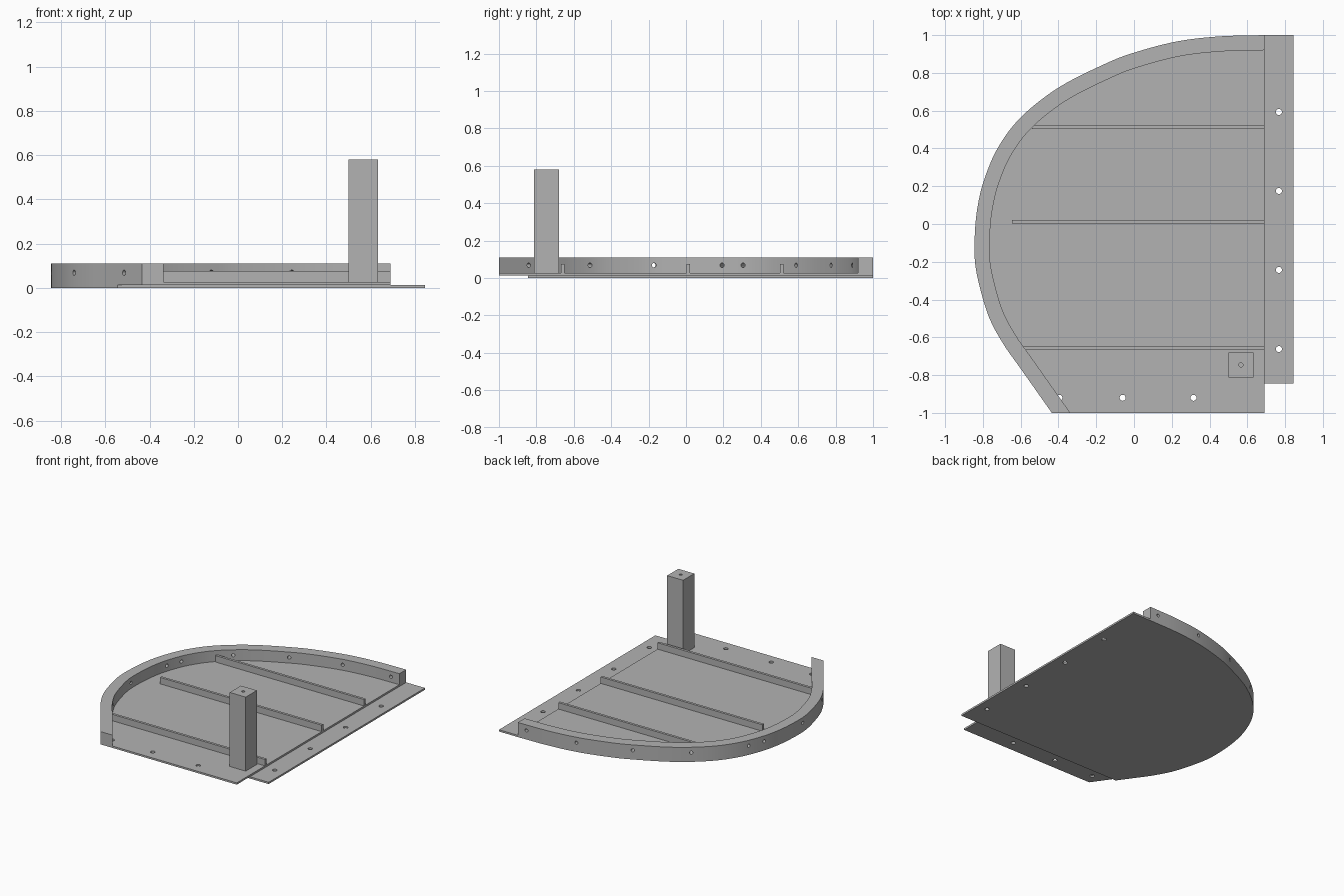
import bpy, bmesh, math
from mathutils import Vector

if "Cube" in bpy.data.objects:
    bpy.data.objects.remove(bpy.data.objects["Cube"])

T = 0.0135            # thickness of each sheet
RIM_TOP = 0.109
RIM_W = 0.08
RIGHT = 0.69          # right edge of the upper sheet

grey = bpy.data.materials.new("plain grey")
grey.diffuse_color = (0.45, 0.45, 0.45, 1)
grey.use_nodes = True
grey.node_tree.nodes["Principled BSDF"].inputs["Base Color"].default_value = grey.diffuse_color


def finish(bm, name):
    bmesh.ops.recalc_face_normals(bm, faces=bm.faces)
    mesh = bpy.data.meshes.new(name)
    bm.to_mesh(mesh)
    bm.free()
    mesh.materials.append(grey)
    ob = bpy.data.objects.new(name, mesh)
    bpy.context.collection.objects.link(ob)
    return ob


def prism(name, outline, z0, z1):
    bm = bmesh.new()
    face = bm.faces.new([bm.verts.new((p[0], p[1], z0)) for p in outline])
    top = bmesh.ops.extrude_face_region(bm, geom=[face])["geom"]
    bmesh.ops.translate(bm, vec=(0, 0, z1 - z0),
                        verts=[v for v in top if isinstance(v, bmesh.types.BMVert)])
    return finish(bm, name)


def box(name, x0, x1, y0, y1, z0, z1):
    return prism(name, [(x0, y0), (x1, y0), (x1, y1), (x0, y1)], z0, z1)


def drill(ob, holes, radius, length):
    """Cut round holes given as (centre, axis)."""
    bm = bmesh.new()
    for centre, axis in holes:
        m = Vector(axis).to_track_quat('Z', 'Y').to_matrix().to_4x4()
        m.translation = centre
        bmesh.ops.create_cone(bm, cap_ends=True, segments=20, radius1=radius,
                              radius2=radius, depth=length, matrix=m)
    cutter = finish(bm, "hole_cutter")
    cutter.hide_render = True
    mod = ob.modifiers.new("holes", 'BOOLEAN')
    mod.operation, mod.solver, mod.object = 'DIFFERENCE', 'EXACT', cutter
    bpy.context.view_layer.objects.active = ob
    bpy.ops.object.modifier_apply(modifier=mod.name)
    bpy.data.objects.remove(cutter)


def spline(pts, steps=6):
    """Smooth curve through the points."""
    p = [Vector(q) for q in pts]
    p = [2 * p[0] - p[1]] + p + [2 * p[-1] - p[-2]]
    out = []
    for a, b, c, d in zip(p, p[1:], p[2:], p[3:]):
        for k in range(steps):
            t = k / steps
            out.append(0.5 * (2 * b + (c - a) * t + (2 * a - 5 * b + 4 * c - d) * t**2
                              + (3 * b - a - 3 * c + d) * t**3))
    return out + [p[-2]]


# Outer edge: straight at the front left, then sweeping round to the back
outer = spline([(-.435, -1), (-.6, -.766), (-.69, -.638), (-.765, -.5), (-.815, -.34),
                (-.842, -.2), (-.843, -.06), (-.83, .08), (-.795, .23), (-.72, .405),
                (-.597, .567), (-.4, .722), (-.155, .847), (0, .907), (.225, .966),
                (.45, .993), (RIGHT, 1)])

# Inner edge of the rim, offset inward
inner = []
for i, p in enumerate(outer):
    t = (outer[min(i + 1, len(outer) - 1)] - outer[max(i - 1, 0)]).normalized()
    inner.append(p + Vector((t.y, -t.x)) * RIM_W)
inner[0] = Vector((-.337, -1))
inner[-1] = Vector((RIGHT, 1 - RIM_W))

# Lower sheet, set back at the front and sticking out on the right
cut = -.845
start = Vector((-.435 - (1 + cut) * .705, cut))
lower = prism("lower_sheet", [start] + [p for p in outer if p.y > cut + .005]
              + [(.845, 1), (.845, cut)], 0, T)
drill(lower, [((.767, y, T / 2), (0, 0, 1)) for y in (.593, .175, -.243, -.662)], .016, .1)

# Upper sheet
upper = prism("upper_sheet", outer + [(RIGHT, -1)], T, 2 * T)
drill(upper, [((x, -.92, 1.5 * T), (0, 0, 1)) for x in (-.395, -.06, .315)], .016, .1)

# Curved rim with holes drilled square to its wall
rim = prism("curved_rim", outer + inner[::-1], 2 * T, RIM_TOP)
holes = [((.62, .96, .068), (0, 1, 0))]
for y in (-.84, -.513, -.171, .193, .305, .588, .775, .888):
    for a, b in zip(inner, inner[1:]):
        if a.y <= y < b.y:
            q = a.lerp(b, (y - a.y) / (b.y - a.y))
            d = (b - a).normalized()
            n = Vector((-d.y, d.x))
            c = q + n * RIM_W / 2
            holes.append(((c.x, c.y, .068), (n.x, n.y, 0)))
            break
drill(rim, holes, .012, .14)

# Cross battens
battens = [box(f"{n}_batten", x, RIGHT, y, y + .019, 2 * T, .075)
           for n, x, y in (("front", -.585, -.668), ("middle", -.645, .002),
                           ("back", -.54, .503))]

# Square post with a bore down its centre
post = box("post", .5, .632, -.812, -.68, 2 * T, .58)
drill(post, [((.566, -.746, .31), (0, 0, 1))], .011, .7)

# Keep corners crisp, curves smooth
bpy.ops.object.select_all(action='DESELECT')
for ob in (lower, upper, rim, post):
    ob.select_set(True)
bpy.context.view_layer.objects.active = rim
bpy.ops.object.shade_smooth_by_angle(angle=math.radians(30))
